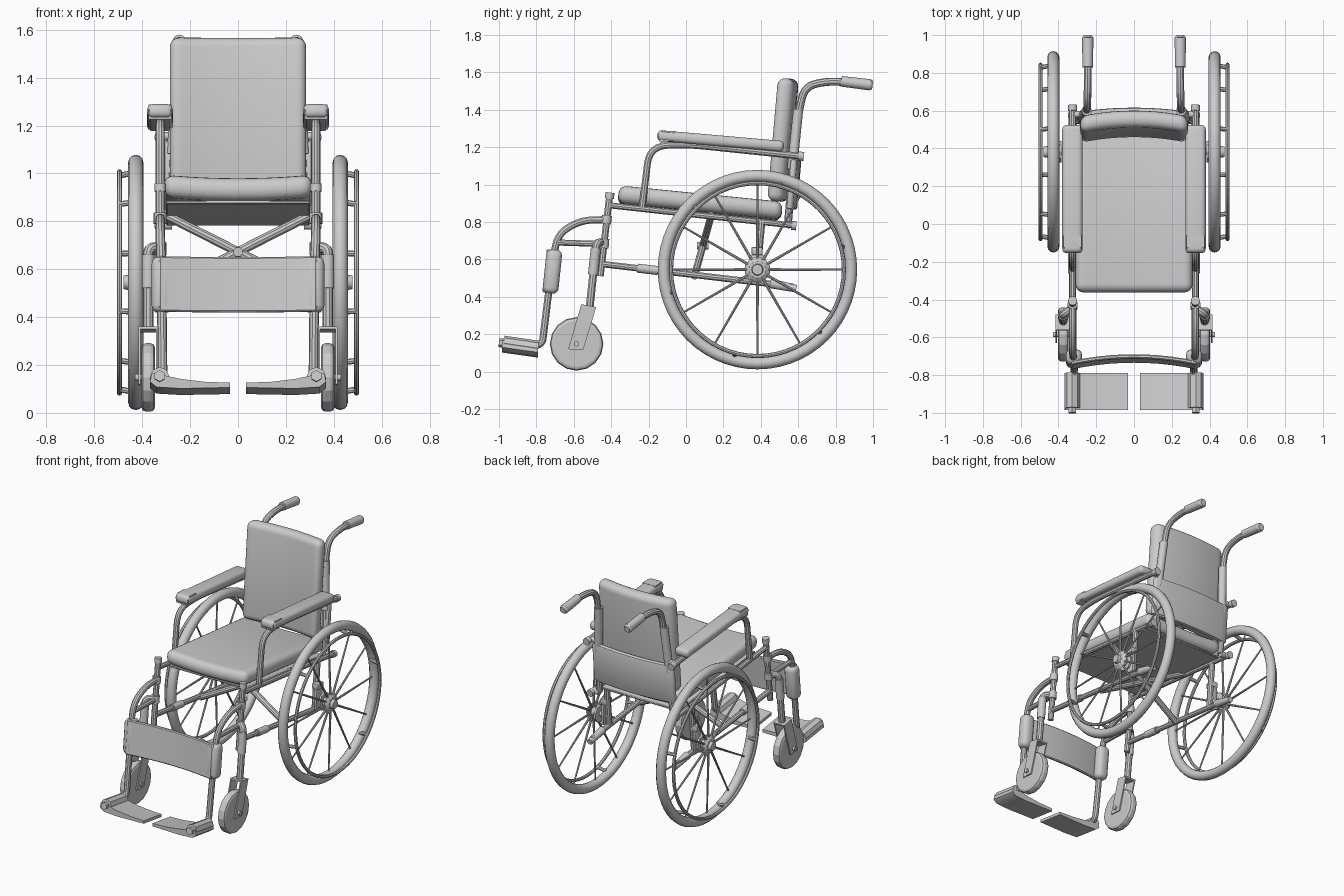
import bpy, bmesh, math
from mathutils import Vector, Matrix

if "Cube" in bpy.data.objects:
    bpy.data.objects.remove(bpy.data.objects["Cube"])

def activate(ob):
    bpy.ops.object.select_all(action='DESELECT')
    ob.select_set(True)
    bpy.context.view_layer.objects.active = ob

def finish(ob, name, mirror=True, angle=35):
    ob.name = name
    activate(ob)
    bpy.ops.object.transform_apply(location=True, rotation=True, scale=True)
    bpy.ops.object.shade_smooth_by_angle(angle=math.radians(angle))
    if mirror:
        ob.modifiers.new("mirror", 'MIRROR')
    return ob

def mesh_object(bm, name, mirror=True, angle=35):
    bmesh.ops.recalc_face_normals(bm, faces=bm.faces[:])
    me = bpy.data.meshes.new(name)
    bm.to_mesh(me)
    bm.free()
    ob = bpy.data.objects.new(name, me)
    bpy.context.collection.objects.link(ob)
    return finish(ob, name, mirror, angle)

def tube(name, pts, r, fillet=0.1, mirror=True):
    """Round tube along a path with rounded corners."""
    pts = [Vector(p) for p in pts]
    path = [pts[0]]
    for a, b, c in zip(pts, pts[1:], pts[2:]):
        d = min(fillet, (a - b).length * 0.49, (c - b).length * 0.49)
        p, q = b + (a - b).normalized() * d, b + (c - b).normalized() * d
        for i in range(7):
            t = i / 6
            path.append(p * (1 - t) ** 2 + b * 2 * t * (1 - t) + q * t * t)
    path.append(pts[-1])
    cu = bpy.data.curves.new(name, 'CURVE')
    cu.dimensions, cu.bevel_depth, cu.bevel_resolution, cu.use_fill_caps = '3D', r, 3, True
    sp = cu.splines.new('POLY')
    sp.points.add(len(path) - 1)
    for s, p in zip(sp.points, path):
        s.co = (*p, 1)
    ob = bpy.data.objects.new(name, cu)
    bpy.context.collection.objects.link(ob)
    activate(ob)
    bpy.ops.object.convert(target='MESH')
    return finish(bpy.context.object, name, mirror)

def add_rod(bm, p, q, r1, r2=None, sides=16):
    p, q = Vector(p), Vector(q)
    rot = (q - p).to_track_quat('Z', 'Y').to_matrix().to_4x4()
    bmesh.ops.create_cone(bm, cap_ends=True, segments=sides, radius1=r1, radius2=r1 if r2 is None else r2,
                          depth=(q - p).length, matrix=Matrix.Translation((p + q) / 2) @ rot)

def rods(name, items, mirror=True):
    bm = bmesh.new()
    for it in items:
        add_rod(bm, *it)
    return mesh_object(bm, name, mirror)

def cushion(name, size, loc, tilt, bevel, bend=None, mirror=False, segs=4):
    """Rounded box, optionally bent across its width, tilted about x."""
    bm = bmesh.new()
    bmesh.ops.create_cube(bm, size=1, matrix=Matrix.Diagonal((*size, 1)))
    bmesh.ops.bevel(bm, geom=bm.edges[:], offset=bevel, segments=segs, profile=0.5, affect='EDGES')
    if bend:
        for i in range(1, 10):
            x = (i / 10 - 0.5) * size[0]
            bmesh.ops.bisect_plane(bm, geom=bm.verts[:] + bm.edges[:] + bm.faces[:],
                                   plane_co=(x, 0, 0), plane_no=(1, 0, 0))
        for v in bm.verts:
            v.co += Vector(bend) * (2 * v.co.x / size[0]) ** 2
    bm.transform(Matrix.Translation(loc) @ Matrix.Rotation(math.radians(tilt), 4, 'X'))
    return mesh_object(bm, name, mirror, 40)

def prism(name, profile, axis_range, axis='x', mirror=True):
    """Extruded outline: (y,z) along x or (x,z) along y."""
    bm = bmesh.new()
    a, b = axis_range
    mk = (lambda p, k: (k, *p)) if axis == 'x' else (lambda p, k: (p[0], k, p[1]))
    f = bm.faces.new([bm.verts.new(mk(p, a)) for p in profile])
    ext = bmesh.ops.extrude_face_region(bm, geom=[f])
    off = Vector((b - a, 0, 0) if axis == 'x' else (0, b - a, 0))
    bmesh.ops.translate(bm, vec=off, verts=[v for v in ext['geom'] if isinstance(v, bmesh.types.BMVert)])
    return mesh_object(bm, name, mirror)

def ring(name, x, y, z, R, r, n=56, m=12):
    bpy.ops.mesh.primitive_torus_add(location=(x, y, z), rotation=(0, math.pi / 2, 0), major_radius=R,
                                     minor_radius=r, major_segments=n, minor_segments=m)
    return finish(bpy.context.object, name)

# Rear wheels: tyre, rim, hand rim, spokes, hub
WY, WZ = 0.382, 0.545
def polar(x, r, deg):
    a = math.radians(deg)
    return (x, WY + r * math.cos(a), WZ + r * math.sin(a))
ring("rear_tyre", 0.427, WY, WZ, 0.501, 0.032)
ring("hand_rim", 0.495, WY, WZ, 0.462, 0.011, m=8)
rods("rear_spokes", [(polar(0.44, 0.04, a), polar(0.427, 0.48, a), 0.008, 0.005, 8) for a in range(0, 360, 30)])
rods("hand_rim_pegs", [(polar(0.43, 0.475, a), polar(0.495, 0.462, a), 0.012, 0.012, 8) for a in range(15, 360, 60)])
rods("rear_hub", [((0.385, WY, WZ), (0.40, WY, WZ), 0.06, 0.06, 10), ((0.40, WY, WZ), (0.45, WY, WZ), 0.03),
                  ((0.44, WY, WZ), (0.458, WY, WZ), 0.07, 0.045, 10), ((0.455, WY, WZ), (0.478, WY, WZ), 0.032, 0.028),
                  ((0.32, WY, WZ), (0.39, WY, WZ), 0.018)])

# Casters with forks
CY, CZ = -0.585, 0.148
bm = bmesh.new()
add_rod(bm, (0.347, CY, CZ), (0.403, CY, CZ), 0.143, None, 16)
bmesh.ops.bevel(bm, geom=[e for e in bm.edges if len({round(v.co.x, 3) for v in e.verts}) == 1],
                offset=0.018, segments=2, profile=0.5, affect='EDGES')
mesh_object(bm, "caster_wheel", angle=20)
rods("caster_axle", [((0.325, CY, CZ), (0.43, CY, CZ), 0.014)])
for i, x in enumerate((0.334, 0.408)):
    prism(f"caster_fork_side_{i}", [(-0.56, 0.36), (-0.48, 0.345), (-0.55, 0.115), (-0.63, 0.12)], (x, x + 0.008))
prism("caster_fork_top", [(-0.56, 0.36), (-0.48, 0.345), (-0.483, 0.335), (-0.563, 0.35)], (0.334, 0.416))
tube("caster_stem", [(0.375, -0.515, 0.345), (0.375, -0.478, 0.69), (0.325, -0.445, 0.69)], 0.022, 0.05)
rods("caster_stem_collar", [((0.375, -0.497, 0.52), (0.375, -0.482, 0.66), 0.027)])

# Side frame
tube("front_post", [(0.325, -0.458, 0.51), (0.325, -0.407, 0.955)], 0.019)
rods("front_post_cap", [((0.325, -0.41, 0.925), (0.325, -0.406, 0.957), 0.024)])
tube("seat_rail", [(0.325, -0.42, 0.89), (0.325, 0.585, 0.78)], 0.017)
rods("seat_rail_cap", [((0.325, 0.565, 0.782), (0.325, 0.59, 0.779), 0.024)])
tube("lower_rail", [(0.325, -0.45, 0.575), (0.325, 0.57, 0.455)], 0.018)
rods("lower_rail_sleeve", [((0.325, -0.26, 0.553), (0.325, -0.15, 0.54), 0.024),
                           ((0.325, 0.45, 0.472), (0.325, 0.59, 0.443), 0.026, 0.02)])
tube("rear_upright", [(0.325, 0.405, 0.80), (0.325, 0.375, 0.48)], 0.02)
cushion("axle_bracket", (0.05, 0.06, 0.04), (0.345, 0.38, 0.645), 0, 0.006, mirror=True, segs=2)
cushion("axle_plate", (0.02, 0.07, 0.14), (0.35, 0.38, 0.555), 0, 0.006, mirror=True, segs=2)
tube("cross_brace", [(-0.32, 0.135, 0.835), (0.32, 0.045, 0.51)], 0.02)
rods("cross_brace_pivot", [((0, 0.06, 0.672), (0, 0.12, 0.672), 0.02)], mirror=False)

# Seat and backrest
cushion("seat", (0.62, 0.88, 0.095), (0, 0.075, 0.893), -5.7, 0.042, (0, 0, 0.015))
cushion("seat_sling", (0.60, 0.84, 0.015), (0, 0.085, 0.835), -6.2, 0.004, segs=1)
cushion("backrest", (0.57, 0.09, 0.66), (0, 0.53, 1.237), -5, 0.04, (0, -0.03, 0))
cushion("back_lower_panel", (0.62, 0.035, 0.27), (0, 0.588, 1.0), -5, 0.014, (0, -0.025, 0), segs=2)

# Push handles
tube("back_post", [(0.28, 0.545, 0.79), (0.27, 0.57, 1.08), (0.25, 0.60, 1.38), (0.247, 0.635, 1.525),
                   (0.245, 0.76, 1.553), (0.245, 0.88, 1.545)], 0.021, 0.11)
rods("back_post_sleeve", [((0.272, 0.567, 1.08), (0.25, 0.60, 1.40), 0.027)])
rods("push_grip", [((0.245, 0.83, 1.552), (0.245, 0.985, 1.533), 0.028, 0.03),
                   ((0.245, 0.985, 1.533), (0.245, 0.998, 1.531), 0.03, 0.022)])
rods("post_clamp", [((0.275, 0.55, 0.785), (0.33, 0.55, 0.785), 0.02), ((0.26, 0.58, 1.155), (0.33, 0.58, 1.155), 0.018)])

# Armrests
tube("armrest_tube", [(0.325, -0.235, 0.87), (0.325, -0.195, 1.205), (0.325, 0, 1.215), (0.325, 0.61, 1.152)], 0.019, 0.13)
rods("armrest_tube_cap", [((0.325, 0.60, 1.153), (0.325, 0.63, 1.15), 0.024)])
cushion("armrest_pad", (0.108, 0.68, 0.058), (0.326, 0.185, 1.233), -5, 0.024, mirror=True)
prism("armrest_pad_nose", [(-0.15, 1.265), (-0.125, 1.288), (-0.06, 1.285), (-0.06, 1.235), (-0.14, 1.225)], (0.278, 0.374))

# Leg rests, calf strap and footplates
tube("leg_rest_tube", [(0.325, -0.42, 0.812), (0.325, -0.56, 0.81), (0.325, -0.68, 0.74), (0.32, -0.71, 0.62),
                       (0.315, -0.768, 0.15), (0.325, -0.82, 0.135)], 0.02, 0.09)
tube("leg_rest_lower_bar", [(0.325, -0.44, 0.682), (0.325, -0.69, 0.69)], 0.017)
rods("leg_rest_clamp", [((0.325, -0.428, 0.79), (0.325, -0.423, 0.835), 0.027),
                        ((0.325, -0.441, 0.66), (0.325, -0.437, 0.71), 0.027)])
cushion("calf_strap", (0.66, 0.022, 0.232), (0, -0.712, 0.535), -6, 0.006, (0, -0.035, 0), segs=1)
cushion("calf_strap_sleeve", (0.085, 0.082, 0.236), (0.318, -0.713, 0.535), -6, 0.03, mirror=True, segs=3)
rods("foot_hinge", [((0.327, -0.975, 0.152), (0.327, -0.79, 0.125), 0.04, None, 8),
                    ((0.327, -1.0, 0.155), (0.327, -0.97, 0.151), 0.024, None, 6)])
plate = prism("footplate", [(0.033, 0.106), (0.033, 0.126), (0.14, 0.13), (0.24, 0.142), (0.36, 0.168),
                            (0.368, 0.13), (0.34, 0.108), (0.24, 0.102)], (-0.985, -0.79), 'y')
for v in plate.data.vertices:
    v.co.z -= (v.co.y + 0.985) * 0.14
